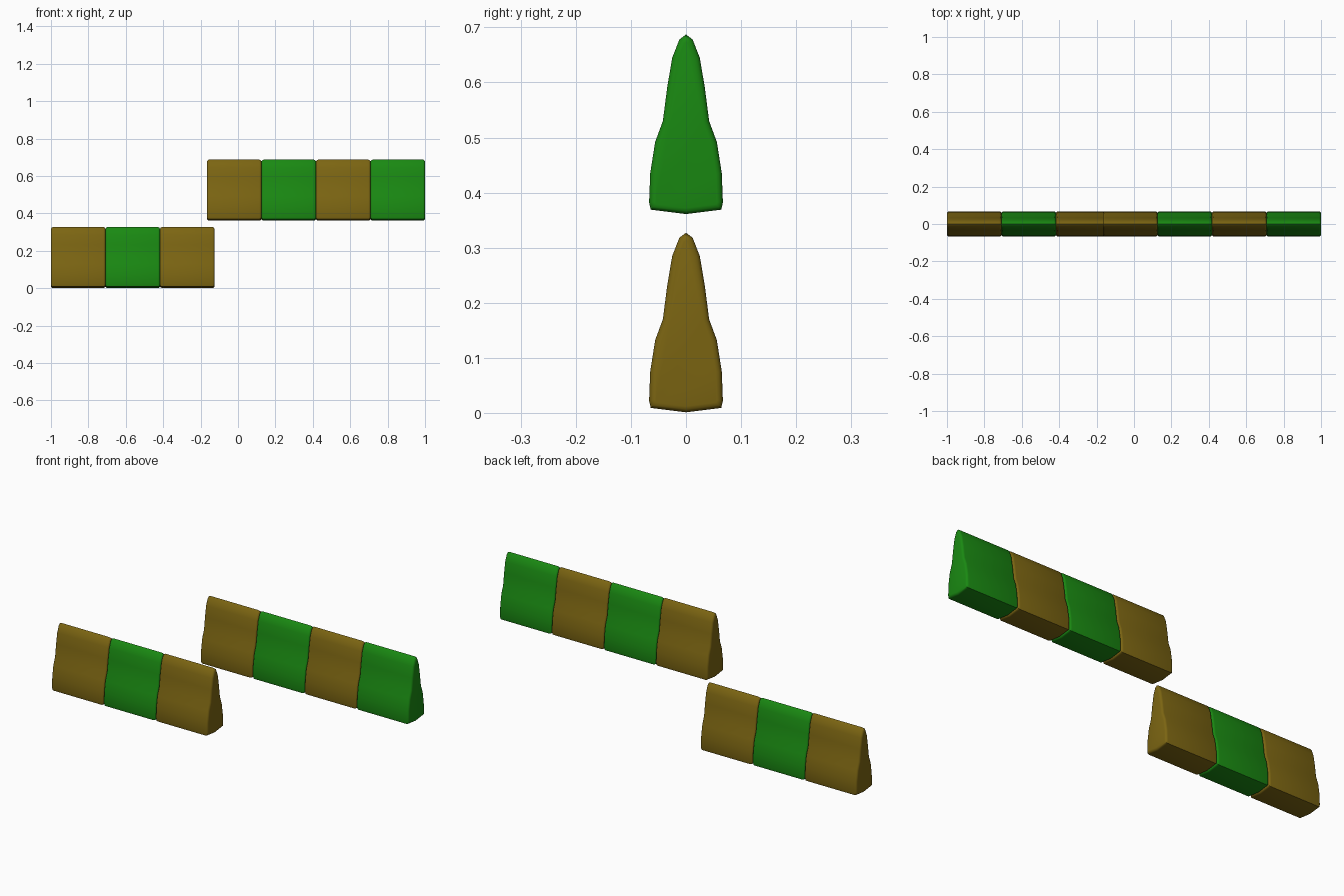
import bpy, bmesh, math

if "Cube" in bpy.data.objects:
    bpy.data.objects.remove(bpy.data.objects["Cube"])

PITCH = 0.2915      # block length along x
BEVEL = 0.011

# right half of the cross-section (y, z), bottom centre to peak
HALF = [(0, 0.001), (0.064, 0.009), (0.067, 0.022), (0.065, 0.075),
        (0.056, 0.132), (0.042, 0.17), (0.034, 0.232), (0.025, 0.285),
        (0.012, 0.318), (0, 0.327)]
PROFILE = HALF + [(-y, z) for y, z in HALF[-2:0:-1]]


def material(name, rgb):
    m = bpy.data.materials.new(name)
    m.diffuse_color = (*rgb, 1)
    m.use_nodes = True
    m.node_tree.nodes["Principled BSDF"].inputs["Base Color"].default_value = m.diffuse_color
    return m


BROWN = material("brown", (0.20, 0.13, 0.006))
GREEN = material("green", (0.01, 0.25, 0.006))


def block(name, x, z, mat):
    # extruded cross-section with rounded end rims
    bm = bmesh.new()
    face = bm.faces.new([bm.verts.new((0, py, pz)) for py, pz in PROFILE])
    ext = bmesh.ops.extrude_face_region(bm, geom=[face], use_keep_orig=True)
    verts = [g for g in ext["geom"] if isinstance(g, bmesh.types.BMVert)]
    bmesh.ops.translate(bm, verts=verts, vec=(PITCH, 0, 0))
    bmesh.ops.recalc_face_normals(bm, faces=bm.faces[:])
    rims = [e for e in bm.edges if abs(e.verts[0].co.x - e.verts[1].co.x) < 1e-5]
    bmesh.ops.bevel(bm, geom=rims, offset=BEVEL, segments=3, profile=0.5,
                    affect='EDGES', clamp_overlap=True)
    mesh = bpy.data.meshes.new(name)
    bm.to_mesh(mesh)
    bm.free()
    mesh.materials.append(mat)
    ob = bpy.data.objects.new(name, mesh)
    ob.location = (x, 0, z)
    bpy.context.collection.objects.link(ob)
    bpy.ops.object.select_all(action='DESELECT')
    ob.select_set(True)
    bpy.context.view_layer.objects.active = ob
    bpy.ops.object.shade_smooth_by_angle(angle=math.radians(35))


# lower row of three, upper row of four, alternating colours
for row, count, x0, z0 in (("lower", 3, -1, 0), ("upper", 4, 1 - 4 * PITCH, 0.36)):
    for i in range(count):
        block(f"{row}_block_{i + 1}", x0 + i * PITCH, z0, GREEN if i % 2 else BROWN)
